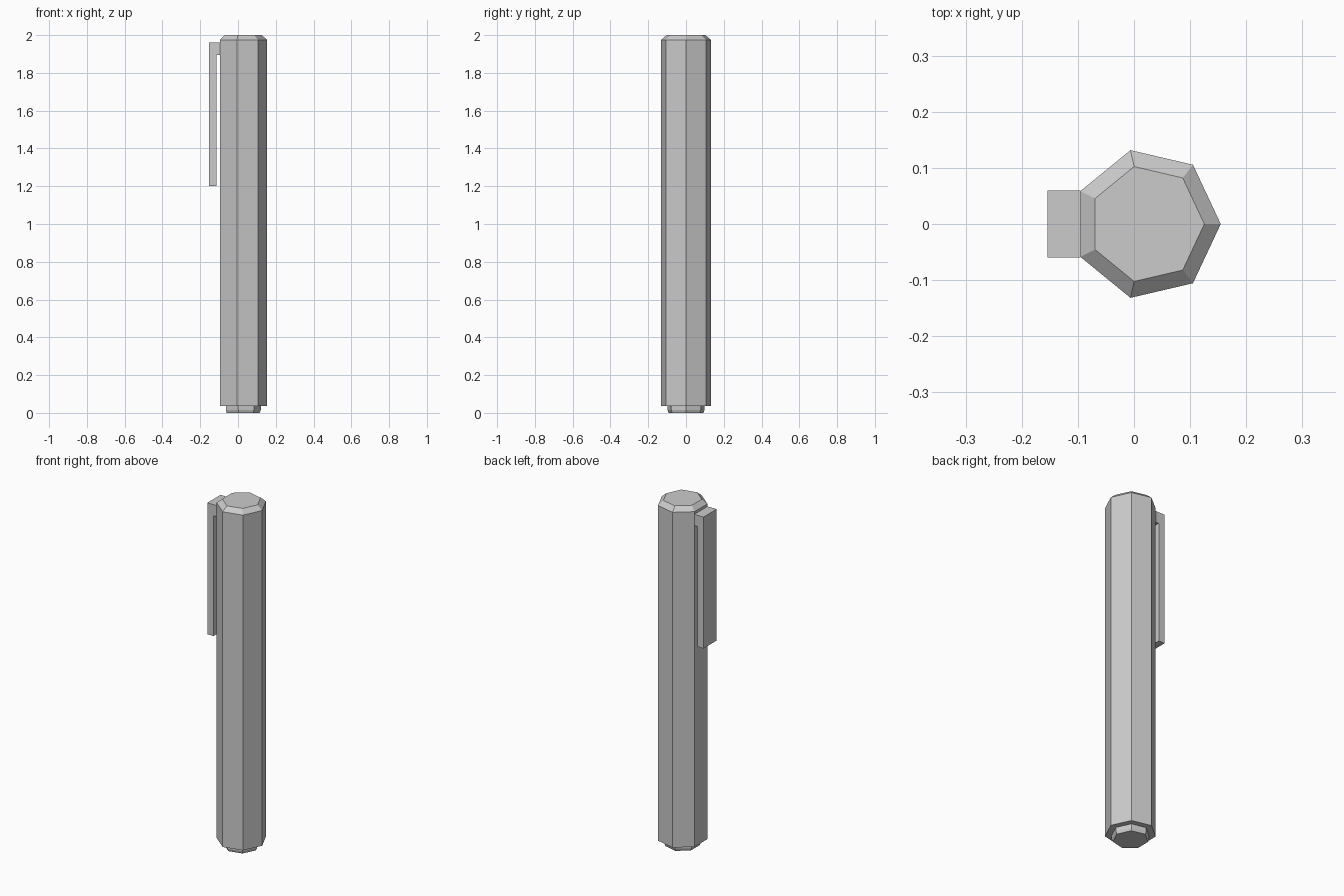
import bpy
import bmesh
from math import cos, sin, tau

cube = bpy.data.objects.get("Cube")
if cube:
    bpy.data.objects.remove(cube, do_unlink=True)

grey = bpy.data.materials.new("plain grey")
grey.use_nodes = True
colour = (0.6, 0.6, 0.6, 1)
grey.diffuse_color = colour
grey.node_tree.nodes["Principled BSDF"].inputs["Base Color"].default_value = colour

SIDES = 7
CENTRE_X = 0.023


def add_object(name, bm):
    bmesh.ops.recalc_face_normals(bm, faces=bm.faces)
    mesh = bpy.data.meshes.new(name)
    bm.to_mesh(mesh)
    bm.free()
    mesh.materials.append(grey)
    obj = bpy.data.objects.new(name, mesh)
    bpy.context.collection.objects.link(obj)
    return obj


def faceted_tube(name, profile):
    """Seven-sided solid through (radius, height) rings, capped at both ends."""
    bm = bmesh.new()
    rings = []
    for r, z in profile:
        rings.append([bm.verts.new((CENTRE_X + 0.975 * r * cos(tau * i / SIDES),
                                    r * sin(tau * i / SIDES), z))
                      for i in range(SIDES)])
    for low, high in zip(rings, rings[1:]):
        for i in range(SIDES):
            j = (i + 1) % SIDES
            bm.faces.new((low[i], low[j], high[j], high[i]))
    bm.faces.new(rings[0])
    bm.faces.new(rings[-1])
    return add_object(name, bm)


def extruded_outline(name, outline, half_width):
    """Extrude an x-z outline along y."""
    bm = bmesh.new()
    face = bm.faces.new([bm.verts.new((x, -half_width, z)) for x, z in outline])
    ext = bmesh.ops.extrude_face_region(bm, geom=[face], use_keep_orig=True)
    verts = [v for v in ext["geom"] if isinstance(v, bmesh.types.BMVert)]
    bmesh.ops.translate(bm, verts=verts, vec=(0, 2 * half_width, 0))
    return add_object(name, bm)


# Barrel with a bevelled top rim
faceted_tube("barrel", [(0.135, 0.037), (0.135, 1.975), (0.105, 2.0)])

# Small stepped plug under the barrel
faceted_tube("end_plug", [(0.1, 0.04), (0.1, 0.015), (0.094, 0.0)])

# Hooked pocket clip on the flat side
extruded_outline("clip", [(-0.095, 1.96), (-0.154, 1.96), (-0.154, 1.2),
                          (-0.115, 1.2), (-0.115, 1.895), (-0.095, 1.895)], 0.06)
